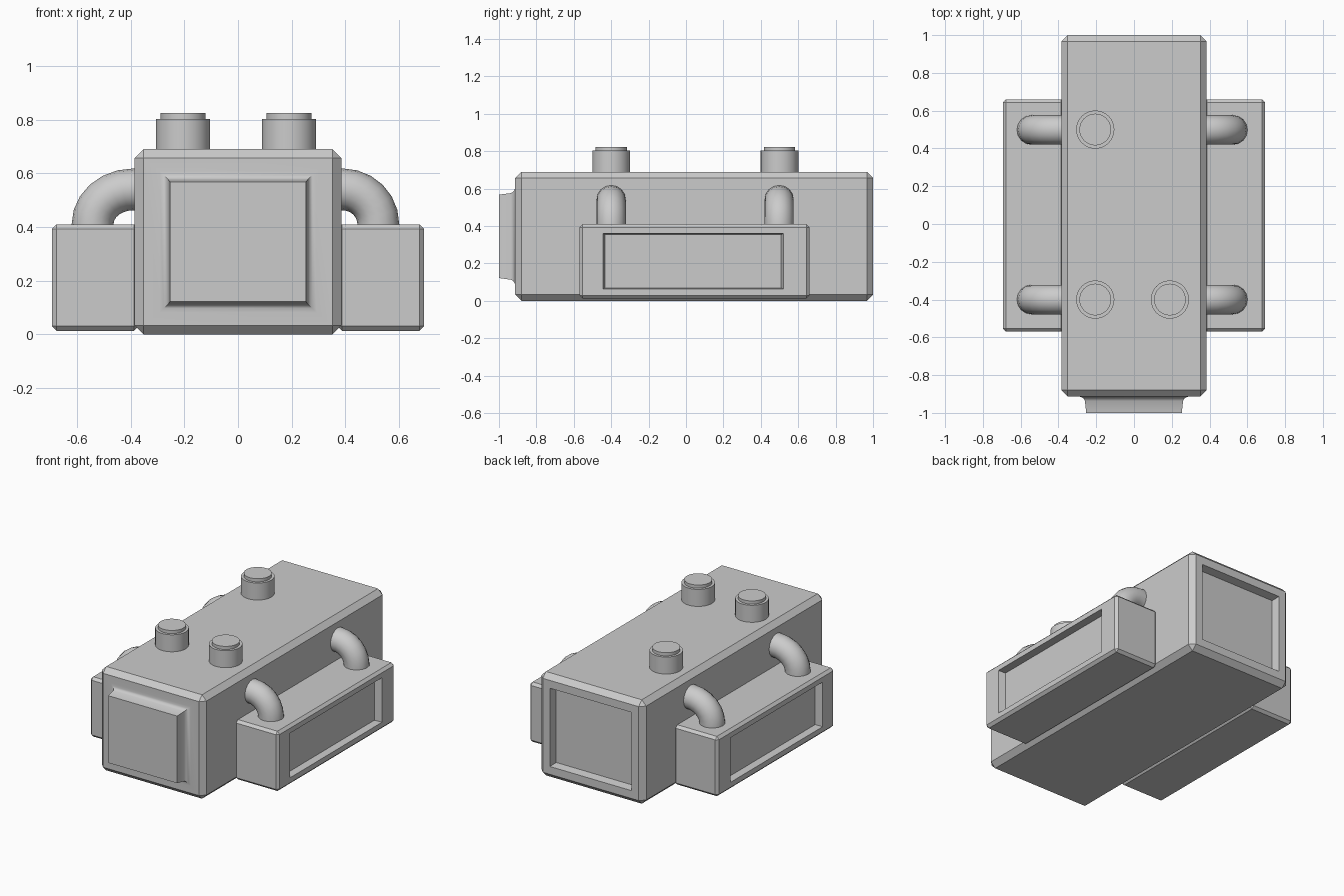
import bpy, bmesh
from math import sin, cos, pi, radians
from mathutils import Vector

if "Cube" in bpy.data.objects:
    bpy.data.objects.remove(bpy.data.objects["Cube"])


def finish(name, bm, smooth=None):
    bmesh.ops.recalc_face_normals(bm, faces=bm.faces)
    me = bpy.data.meshes.new(name)
    bm.to_mesh(me)
    bm.free()
    ob = bpy.data.objects.new(name, me)
    bpy.context.collection.objects.link(ob)
    if smooth:
        bpy.ops.object.select_all(action='DESELECT')
        ob.select_set(True)
        bpy.context.view_layer.objects.active = ob
        bpy.ops.object.shade_smooth_by_angle(angle=radians(smooth))
    return ob


def chamfer_box(lo, hi, bevel):
    bm = bmesh.new()
    bmesh.ops.create_cube(bm, size=1)
    for v in bm.verts:
        v.co = Vector([(a + b) / 2 + c * (b - a) for a, b, c in zip(lo, hi, v.co)])
    bmesh.ops.bevel(bm, geom=bm.edges[:], offset=bevel, segments=1, affect='EDGES')
    bm.normal_update()
    return bm


def panel(bm, normal, rings):
    """Step a box face through rectangles given as (u0, u1, v0, v1, depth position)."""
    axis = max(range(3), key=lambda i: abs(normal[i]))
    u, v = [i for i in range(3) if i != axis]
    face = max(bm.faces, key=lambda f: (round(f.normal.dot(Vector(normal)), 3), f.calc_area()))
    for u0, u1, v0, v1, d in rings:
        bmesh.ops.inset_individual(bm, faces=[face], thickness=0.005)
        c = face.calc_center_median()
        for p in face.verts:
            p.co[u] = u0 if p.co[u] < c[u] else u1
            p.co[v] = v0 if p.co[v] < c[v] else v1
            p.co[axis] = d


# main body with raised front plate (flared foot) and recessed back plate
bm = chamfer_box((-0.385, -0.913, 0), (0.385, 1.0, 0.69), 0.033)
panel(bm, (0, -1, 0), [
    (-0.292, 0.292, 0.082, 0.608, -0.913),
    (-0.277, 0.277, 0.097, 0.593, -0.917),
    (-0.266, 0.266, 0.107, 0.582, -0.925),
    (-0.260, 0.260, 0.113, 0.576, -0.937),
    (-0.253, 0.253, 0.122, 0.568, -1.0)])
panel(bm, (0, 1, 0), [
    (-0.30, 0.30, 0.085, 0.605, 1.0),
    (-0.292, 0.292, 0.093, 0.597, 0.945)])
finish("main_body", bm, 35)

# side boxes with recessed outer faces
for side, s in (("left", -1), ("right", 1)):
    xs = sorted((s * 0.37, s * 0.694))
    bm = chamfer_box((xs[0], -0.57, 0.013), (xs[1], 0.66, 0.41), 0.017)
    panel(bm, (s, 0, 0), [
        (-0.443, 0.522, 0.064, 0.36, s * 0.694),
        (-0.432, 0.508, 0.07, 0.354, s * 0.647)])
    finish(side + "_box", bm)


# elbow pipes from the body down into the side boxes
def elbow(name, s, x, y, r=0.078, bend_z=0.13, sides=16, steps=6):
    bend_x = x - 0.39
    path = [(0.36, 0.54, pi / 2)]
    for i in range(steps + 1):
        a = pi / 2 * (1 - i / steps)
        path.append((0.39 + bend_x * cos(a), 0.41 + bend_z * sin(a), a))
    path.append((x, 0.39, 0))
    bm = bmesh.new()
    rings = []
    for px, pz, a in path:
        rings.append([bm.verts.new((s * (px + r * cos(t) * cos(a)), y + r * sin(t),
                                    pz + r * cos(t) * sin(a)))
                      for t in [2 * pi * k / sides for k in range(sides)]])
    for A, B in zip(rings, rings[1:]):
        for k in range(sides):
            n = (k + 1) % sides
            bm.faces.new((A[k], A[n], B[n], B[k]))
    bm.faces.new(rings[0])
    bm.faces.new(rings[-1])
    finish(name, bm, 40)


for side, s, x in (("left", -1, 0.542), ("right", 1, 0.523)):
    elbow(side + "_front_pipe", s, x, -0.4)
    elbow(side + "_back_pipe", s, x, 0.498)

# round caps on top, turned from a stepped profile
PROFILE = [(0.101, 0.67), (0.101, 0.803), (0.084, 0.803), (0.084, 0.824)]
for i, (cx, cy) in enumerate([(-0.205, 0.5), (-0.205, -0.4), (0.19, -0.4)]):
    bm = bmesh.new()
    n = 32
    rings = [[bm.verts.new((cx + r * cos(2 * pi * k / n), cy + r * sin(2 * pi * k / n), z))
              for k in range(n)] for r, z in PROFILE]
    for A, B in zip(rings, rings[1:]):
        for k in range(n):
            m = (k + 1) % n
            bm.faces.new((A[k], A[m], B[m], B[k]))
    bm.faces.new(rings[0])
    bm.faces.new(rings[-1])
    finish("top_cap_%d" % (i + 1), bm, 30)
